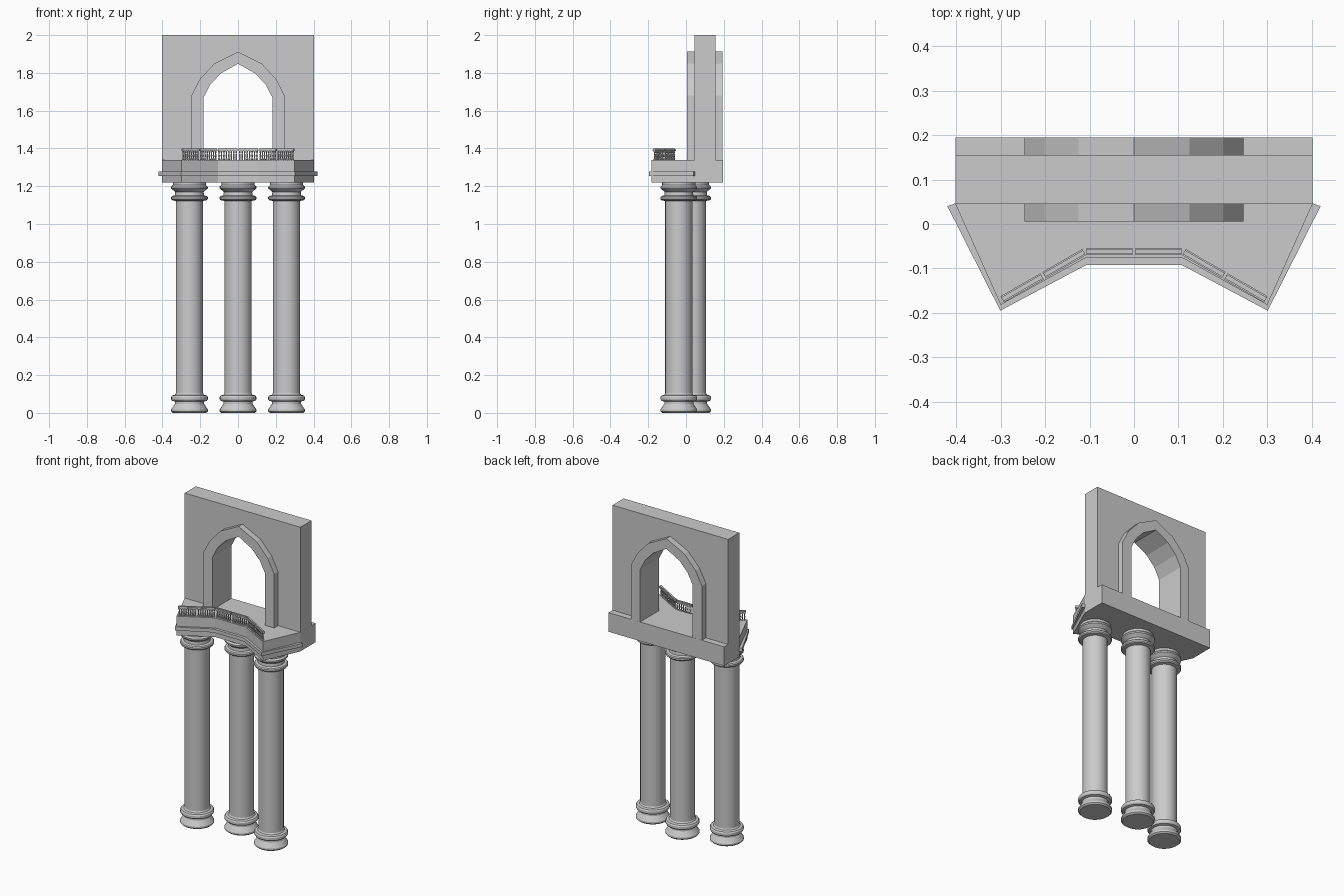
import bpy, bmesh, math
from mathutils import Vector

if "Cube" in bpy.data.objects:
    bpy.data.objects.remove(bpy.data.objects["Cube"])


def make_object(name, bm):
    bmesh.ops.recalc_face_normals(bm, faces=bm.faces)
    me = bpy.data.meshes.new(name)
    bm.to_mesh(me)
    bm.free()
    ob = bpy.data.objects.new(name, me)
    bpy.context.collection.objects.link(ob)
    return ob


def extrude_outline(bm, pts, direction):
    """Extrude a closed planar outline into a solid."""
    face = bm.faces.new([bm.verts.new(p) for p in pts])
    res = bmesh.ops.extrude_face_region(bm, geom=[face], use_keep_orig=True)
    verts = [g for g in res["geom"] if isinstance(g, bmesh.types.BMVert)]
    bmesh.ops.translate(bm, verts=verts, vec=direction)


def prism(name, pts, direction):
    bm = bmesh.new()
    extrude_outline(bm, pts, direction)
    return make_object(name, bm)


def lathe(bm, profile, sides, at=(0, 0, 0)):
    """Revolve (radius, z) points into a capped solid."""
    rings = []
    for r, z in profile:
        rings.append([bm.verts.new((at[0] + r * math.cos(2 * math.pi * i / sides),
                                    at[1] + r * math.sin(2 * math.pi * i / sides),
                                    at[2] + z)) for i in range(sides)])
    for a, b in zip(rings, rings[1:]):
        for i in range(sides):
            j = (i + 1) % sides
            bm.faces.new((a[i], a[j], b[j], b[i]))
    bm.faces.new(rings[0][::-1])
    bm.faces.new(rings[-1])


def mirrored(half):
    """Complete a right-half path with its left mirror image."""
    return half + [(-x, v) for x, v in reversed(half) if x > 0]


# Columns: two at the front corners, one set back in the middle
column_profile = [
    (0.088, 0), (0.097, 0.008), (0.097, 0.018), (0.077, 0.048), (0.077, 0.06),
    (0.092, 0.064), (0.097, 0.072), (0.097, 0.084), (0.092, 0.092), (0.077, 0.096),
    (0.072, 0.104), (0.072, 1.122), (0.092, 1.126), (0.097, 1.132), (0.097, 1.142),
    (0.092, 1.148), (0.077, 1.152), (0.077, 1.165), (0.088, 1.19), (0.09, 1.215), (0.09, 1.225)]
# Slim the upper necking into a rounded ring under the slab
column_profile[-4:] = [(0.075, 1.17), (0.097, 1.188), (0.097, 1.197),
                       (0.088, 1.206), (0.088, 1.225)]
for name, x, y in (("left_column", -0.257, -0.038), ("middle_column", 0, 0.035),
                   ("right_column", 0.257, -0.038)):
    bm = bmesh.new()
    lathe(bm, column_profile, 32, (x, y, 0))
    ob = make_object(name, bm)
    bpy.context.view_layer.objects.active = ob
    ob.select_set(True)
    bpy.ops.object.shade_smooth_by_angle(angle=math.radians(30))
    ob.select_set(False)

# Balcony slab and the moulding wrapped around its front
slab = mirrored([(0.107, -0.075), (0.3, -0.182), (0.402, 0.045), (0.402, 0.195)])
prism("balcony_slab", [(x, y, 1.22) for x, y in slab], (0, 0, 0.12))
trim = mirrored([(0.107, -0.092), (0.301, -0.195), (0.42, 0.04), (0.398, 0.048)])
prism("slab_moulding", [(x, y, 1.255) for x, y in trim], (0, 0, 0.022))


# Wall and projecting pointed-arch surround
def arch(width, shoulder, mid, apex):
    return [(width, 1.335), (width, shoulder[1]), mid[0], mid[1], (0, apex)]


inner = arch(0.182, (0.182, 1.67), [(0.147, 1.738), (0.09, 1.798)], 1.848)
outer = arch(0.247, (0.247, 1.68), [(0.202, 1.767), (0.125, 1.85)], 1.912)
hidden = [((a[0] + b[0]) / 2, (a[1] + b[1]) / 2) for a, b in zip(inner, outer)]


def arched_solid(name, outline, opening, y0, y1):
    loop = outline + list(reversed(mirrored(opening)))
    prism(name, [(x, y0, z) for x, z in loop], (0, y1 - y0, 0))


arched_solid("wall", [(0.402, 1.335), (0.402, 2), (-0.402, 2), (-0.402, 1.335)],
             hidden, 0.045, 0.155)
arched_solid("arch_surround", mirrored(outer), inner, 0.006, 0.1945)

# Balustrade: six straight panels following the slab's front edge
baluster = [(0.005, 0), (0.005, 0.006), (0.0025, 0.01), (0.0045, 0.022),
            (0.0022, 0.036), (0.0045, 0.042), (0.0045, 0.047)]
path = [Vector(p) for p in ((-0.299, -0.171), (-0.11, -0.062), (0, -0.062),
                            (0.11, -0.062), (0.299, -0.171))]
panels = []
for a, b in zip(path, path[1:]):
    parts = 2 if abs(a.y - b.y) > 0.01 else 1
    for i in range(parts):
        panels.append((a.lerp(b, i / parts), a.lerp(b, (i + 1) / parts)))


def bar(bm, a, b, half_width, z0, z1):
    d = (b - a).normalized()
    n = Vector((-d.y, d.x)) * half_width
    extrude_outline(bm, [(p.x, p.y, z0) for p in (a - n, b - n, b + n, a + n)], (0, 0, z1 - z0))


for k, (a, b) in enumerate(panels):
    bm = bmesh.new()
    d = (b - a).normalized() * 0.003
    a, b = a + d, b - d
    bar(bm, a, b, 0.008, 1.386, 1.395)
    bar(bm, a, b, 0.005, 1.394, 1.401)
    for i in range(8):
        p = a.lerp(b, (i + 0.5) / 8)
        lathe(bm, baluster, 8, (p.x, p.y, 1.339))
    make_object("balustrade_panel_%d" % (k + 1), bm)
